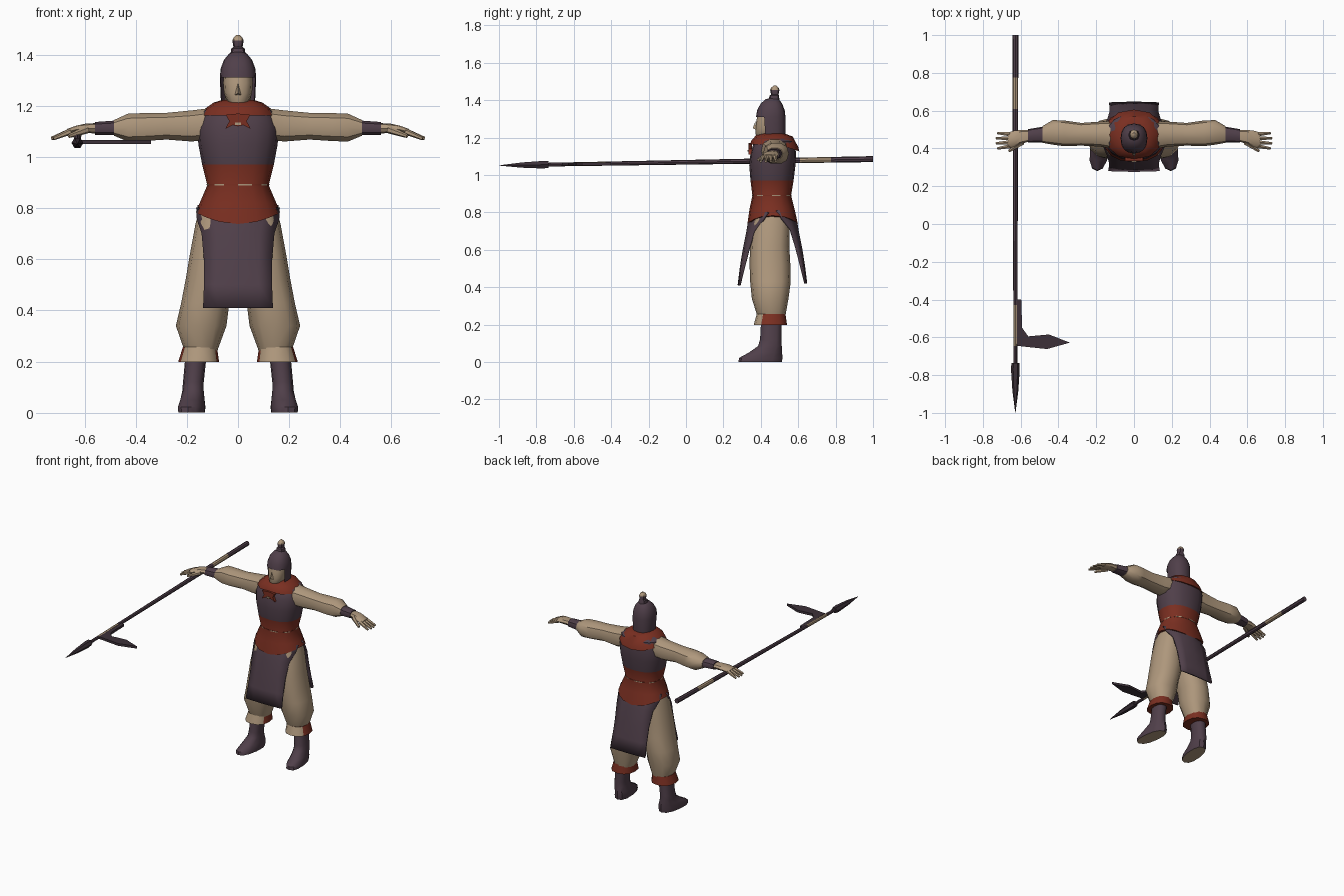
import bpy, bmesh, math
from mathutils import Vector

if "Cube" in bpy.data.objects:
    bpy.data.objects.remove(bpy.data.objects["Cube"])


def material(name, rgb):
    m = bpy.data.materials.new(name)
    m.diffuse_color = (*rgb, 1)
    m.use_nodes = True
    m.node_tree.nodes["Principled BSDF"].inputs["Base Color"].default_value = m.diffuse_color
    return m


TAN = material("tan cloth", (0.43, 0.315, 0.205))
RED = material("rust red", (0.195, 0.028, 0.015))
PURPLE = material("dark plum", (0.080, 0.050, 0.068))
DARK = material("dark iron", (0.045, 0.030, 0.040))


def finish(name, bm, mats, rule=None, angle=40):
    """Turn a bmesh into a named object, colouring faces by rule(centre, normal)."""
    bmesh.ops.recalc_face_normals(bm, faces=bm.faces)
    bm.normal_update()
    if rule:
        for f in bm.faces:
            f.material_index = rule(f.calc_center_median(), f.normal)
    me = bpy.data.meshes.new(name)
    bm.to_mesh(me)
    bm.free()
    for m in mats:
        me.materials.append(m)
    ob = bpy.data.objects.new(name, me)
    bpy.context.collection.objects.link(ob)
    bpy.ops.object.select_all(action='DESELECT')
    ob.select_set(True)
    bpy.context.view_layer.objects.active = ob
    bpy.ops.object.shade_smooth_by_angle(angle=math.radians(angle))
    return ob


def loft(name, rings, mats, rule=None, n=12, axis='z', e=0.85, s=1, warp=None,
         drop=None, angle=40):
    """Skin rings (position, a0, a1, b0, b1) stacked along an axis; s=-1 mirrors in x."""
    bm = bmesh.new()
    loops = []
    for u, a0, a1, b0, b1 in rings:
        loop = []
        for i in range(n):
            c, d = math.cos(math.tau * i / n), math.sin(math.tau * i / n)
            a = (a0 + a1) / 2 + (a1 - a0) / 2 * math.copysign(abs(c) ** e, c)
            b = (b0 + b1) / 2 + (b1 - b0) / 2 * math.copysign(abs(d) ** e, d)
            p = Vector({'z': (a, b, u), 'x': (u, a, b), 'y': (a, u, b)}[axis])
            if warp:
                p = Vector(warp(p))
            loop.append(bm.verts.new((p.x * s, p.y, p.z)))
        loops.append(loop)
    for lo, hi in zip(loops, loops[1:]):
        for i in range(n):
            bm.faces.new((lo[i], lo[(i + 1) % n], hi[(i + 1) % n], hi[i]))
    bm.faces.new(loops[0])
    bm.faces.new(loops[-1])
    if drop:
        gone = [f for f in bm.faces if drop(f.calc_center_median())]
        bmesh.ops.delete(bm, geom=gone, context='FACES')
    return finish(name, bm, mats, rule, angle)


def plate(name, pts, lo, hi, mat, axis='y'):
    """Extruded polygon: points in xz (axis y) or xy (axis z), from lo to hi."""
    bm = bmesh.new()
    at = (lambda p, t: (p[0], t, p[1])) if axis == 'y' else (lambda p, t: (p[0], p[1], t))
    f = bm.faces.new([bm.verts.new(at(p, lo)) for p in pts])
    new = bmesh.ops.extrude_face_region(bm, geom=[f])['geom']
    off = Vector(at((0, 0), hi - lo))
    bmesh.ops.translate(bm, vec=off, verts=[v for v in new if isinstance(v, bmesh.types.BMVert)])
    return finish(name, bm, [mat], angle=20)


def finger(name, a, b, r0, r1, s):
    """Tapered six-sided digit between two points."""
    a, b = Vector((a[0] * s, *a[1:])), Vector((b[0] * s, *b[1:]))
    bm = bmesh.new()
    bmesh.ops.create_cone(bm, cap_ends=True, segments=6, radius1=r0, radius2=r1,
                          depth=(b - a).length)
    q = (b - a).to_track_quat('Z', 'Y')
    for v in bm.verts:
        v.co = q @ v.co + (a + b) / 2
    finish(name, bm, [TAN])


# Torso with sash; the sash hem arches up over the hips
def hem(p):
    return (p.x, p.y, p.z + 0.045 * (p.x / 0.165) ** 2) if p.z < 0.76 else p


loft("torso", [
    (0.738, -.165, .165, .328, .598), (0.82, -.150, .150, .340, .580),
    (0.89, -.120, .120, .355, .562), (0.97, -.140, .140, .345, .575),
    (1.05, -.155, .155, .338, .585), (1.12, -.160, .160, .345, .588),
    (1.18, -.140, .140, .365, .580), (1.215, -.08, .08, .40, .54)],
    [RED, PURPLE], lambda c, n: 0 if c.z < 0.97 else 1, n=16, warp=hem)

# Stitching around the waist
loft("waist_stitching", [(0.888, -.122, .122, .352, .565), (0.894, -.1225, .1225, .352, .565)],
     [TAN, RED], lambda c, n: 0 if math.sin(8 * math.atan2(c.y - .4585, c.x)) > 0 else 1, n=16)

# Shoulder collar, falling lower at the back
loft("collar", [
    (1.163, -.148, .148, .343, .606), (1.185, -.135, .135, .350, .600),
    (1.213, -.095, .095, .375, .570), (1.222, -.065, .065, .41, .535)],
    [RED], n=12, warp=lambda p: (p.x, p.y, p.z - max(0, p.y - .5) * (.35 if p.z < 1.2 else .1)))

# Collar knot
for s, side in ((1, "left"), (-1, "right")):
    plate("collar_knot_" + side, [(0, 1.17), (.048 * s, 1.165), (.034 * s, 1.14), (.05 * s, 1.11),
                                  (.02 * s, 1.125), (0, 1.12)], .333, .352, RED)
plate("knot_pin", [(-.012, 1.126), (.012, 1.126), (.012, 1.134), (-.012, 1.134)], .329, .335, TAN)


# Cloth panels hanging front and back
def apron(name, rows):
    bm = bmesh.new()
    grid = [[bm.verts.new((w * t, yc + (ye - yc) * t * t, z)) for t in (-1, -.6, 0, .6, 1)]
            for z, w, yc, ye in rows]
    for r0, r1 in zip(grid, grid[1:]):
        for i in range(4):
            bm.faces.new((r0[i], r0[i + 1], r1[i + 1], r1[i]))
    ob = finish(name, bm, [PURPLE])
    mod = ob.modifiers.new("thickness", 'SOLIDIFY')
    mod.thickness, mod.offset = 0.012, 0


front = [(.80, .160, .352, .44), (.755, .158, .338, .41), (.70, .140, .329, .365),
         (.60, .132, .309, .334), (.50, .132, .293, .308), (.41, .136, .282, .286)]
apron("front_apron", front)
apron("back_apron", [(z + .01, w * .97, .924 - a, .924 - b) for z, w, a, b in front])

for s, side in ((1, "left"), (-1, "right")):
    # Baggy trouser leg
    loft("trouser_" + side, [
        (0.22, .085, .205, .39, .525), (0.25, .078, .212, .38, .532),
        (0.34, .045, .243, .352, .548), (0.43, .034, .222, .343, .560),
        (0.52, .006, .205, .340, .558), (0.62, -.004, .188, .342, .552),
        (0.74, -.01, .166, .355, .555), (0.80, -.01, .148, .37, .55)], [TAN], s=s)
    # Cuff, light in front and red behind
    loft("cuff_" + side, [(0.198, .074, .234, .362, .540), (0.256, .082, .216, .378, .532)],
         [TAN, RED], lambda c, n: 0 if c.y < .42 else 1, s=s)
    # Boot with a light sole
    loft("boot_" + side, [
        (0.0, .125, .225, .280, .512), (0.022, .123, .227, .284, .516),
        (0.05, .128, .222, .335, .514), (0.085, .134, .218, .385, .512),
        (0.12, .134, .215, .396, .510), (0.23, .122, .205, .402, .512)],
        [PURPLE, TAN], lambda c, n: 1 if n.z < -.9 and c.z < .01 else 0, s=s,
        warp=lambda p: (p.x + (.45 - p.y) * .12 * (p.z < .07), p.y, p.z))
    # Sleeve
    loft("sleeve_" + side, [
        (.125, .40, .545, 1.065, 1.192), (.18, .41, .542, 1.058, 1.185),
        (.28, .415, .535, 1.066, 1.175), (.37, .412, .548, 1.060, 1.174),
        (.43, .420, .550, 1.058, 1.172), (.485, .430, .518, 1.082, 1.146)],
        [TAN], axis='x', s=s, n=10)
    # Bracer
    loft("bracer_" + side, [(.478, .432, .516, 1.084, 1.144), (.56, .432, .502, 1.086, 1.138)],
         [PURPLE], axis='x', s=s, n=10)
    # Hand
    loft("palm_" + side, [
        (.55, .438, .497, 1.092, 1.133), (.60, .424, .498, 1.094, 1.130),
        (.635, .408, .494, 1.092, 1.122), (.668, .402, .484, 1.086, 1.110)],
        [TAN], axis='x', s=s, n=8)
    for i in range(4):
        y = .412 + i * .021
        finger(f"finger_{i}_{side}", (.655, y, 1.100),
               (.722 + .008 * (i in (1, 2)), y - .012 + i * .006, 1.072), .0125, .007, s)
    finger("thumb_" + side, (.59, .432, 1.107), (.662, .386, 1.082), .015, .008, s)

# Neck and face
loft("neck", [(1.17, -.05, .05, .42, .53), (1.26, -.05, .05, .42, .52)], [TAN], n=10)
loft("face", [
    (1.198, -.026, .026, .380, .48), (1.215, -.042, .042, .373, .50),
    (1.25, -.055, .055, .372, .51), (1.29, -.058, .058, .376, .51),
    (1.325, -.056, .056, .384, .50)], [TAN], n=12)
bm = bmesh.new()
nose = [bm.verts.new(p) for p in ((0, .372, 1.29), (-.012, .374, 1.243), (.012, .374, 1.243),
                                  (0, .357, 1.25))]
for idx in ((0, 1, 3), (0, 3, 2), (1, 2, 3), (0, 2, 1)):
    bm.faces.new([nose[i] for i in idx])
finish("nose", bm, [TAN])

# Helmet with open face
loft("helmet", [
    (1.205, -.066, .066, .385, .530), (1.24, -.068, .068, .380, .532),
    (1.31, -.071, .071, .374, .532), (1.345, -.068, .068, .380, .528),
    (1.38, -.055, .055, .398, .515), (1.405, -.034, .034, .425, .497),
    (1.412, -.015, .015, .45, .485)], [PURPLE], n=16,
    drop=lambda c: c.z < 1.2055 or (c.z < 1.31 and c.y < .413))

# Topknot
loft("topknot", [
    (1.40, -.030, .030, .440, .500), (1.425, -.026, .026, .447, .497),
    (1.43, -.018, .018, .455, .495), (1.455, -.022, .022, .450, .500),
    (1.468, -.017, .017, .456, .494), (1.478, -.005, .005, .470, .484)],
    [PURPLE, TAN], lambda c, n: 1 if c.z > 1.455 else 0, n=8)


# Polearm shaft, sloping slightly and thinning towards the point
def shaft_ring(y, r):
    z = 1.068 + .017 * y
    return (y, -.628 - r, -.628 + r, z - r, z + r)


loft("polearm_shaft", [shaft_ring(y, .0125 + .0035 * y) for y in
                       (1, .775, .61, -.43, -.645, -.76)], [PURPLE, TAN],
     lambda c, n: 1 if .61 < c.y < .775 or -.645 < c.y < -.43 else 0, axis='y', n=8, e=1)
loft("spear_point", [shaft_ring(-.735, .021), shaft_ring(-.77, .023),
                     shaft_ring(-.88, .016), shaft_ring(-.998, .001)],
     [DARK], axis='y', n=6, e=1)

# Side blade
plate("side_blade", [(-.62, -.40), (-.597, -.40), (-.592, -.55), (-.56, -.595), (-.45, -.585),
                     (-.34, -.628), (-.46, -.662), (-.62, -.645)], 1.050, 1.066, DARK, axis='z')
